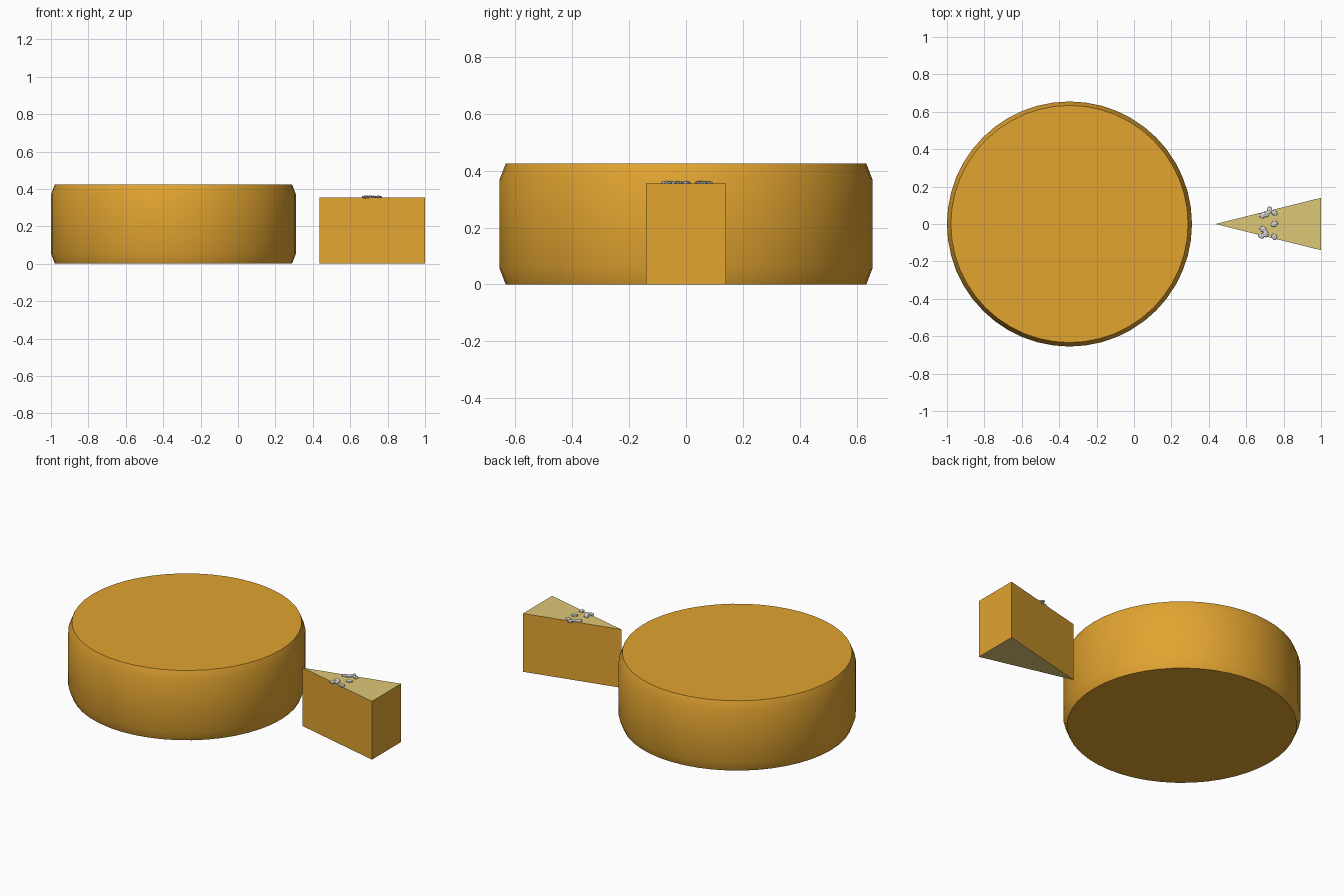
import bpy, bmesh, math, random
from mathutils import Matrix, Vector

if "Cube" in bpy.data.objects:
    bpy.data.objects.remove(bpy.data.objects["Cube"])

random.seed(4)


def material(name, rgb):
    m = bpy.data.materials.new(name)
    m.diffuse_color = (*rgb, 1)
    m.use_nodes = True
    m.node_tree.nodes["Principled BSDF"].inputs["Base Color"].default_value = m.diffuse_color
    return m


rind = material("orange rind", (0.76, 0.37, 0.03))
pale = material("pale cheese", (0.73, 0.58, 0.18))
grey = material("grey crumbs", (0.68, 0.68, 0.67))


def add_object(name, bm, *mats):
    bmesh.ops.recalc_face_normals(bm, faces=bm.faces)
    mesh = bpy.data.meshes.new(name)
    bm.to_mesh(mesh)
    bm.free()
    for m in mats:
        mesh.materials.append(m)
    ob = bpy.data.objects.new(name, mesh)
    bpy.context.collection.objects.link(ob)
    return ob


# Cheese wheel: stacked rings with chamfered rims
bm = bmesh.new()
SIDES = 48
rings = []
for r, z in [(0.634, 0), (0.655, 0.055), (0.655, 0.37), (0.634, 0.425)]:
    rings.append([bm.verts.new((-0.345 + r * math.cos(a), r * math.sin(a), z))
                  for a in (2 * math.pi * i / SIDES for i in range(SIDES))])
for lo, hi in zip(rings, rings[1:]):
    for i in range(SIDES):
        j = (i + 1) % SIDES
        bm.faces.new((lo[i], lo[j], hi[j], hi[i]))
bm.faces.new(rings[0][::-1])
bm.faces.new(rings[-1])
wheel = add_object("cheese_wheel", bm, rind)
bpy.context.view_layer.objects.active = wheel
wheel.select_set(True)
bpy.ops.object.shade_smooth_by_angle(angle=math.radians(35))
wheel.select_set(False)

# Cut wedge: extruded triangle, pale on top and bottom
bm = bmesh.new()
base = bm.faces.new([bm.verts.new(p) for p in
                     [(0.435, 0, 0), (1, -0.14, 0), (1, 0.14, 0)]])
ext = bmesh.ops.extrude_face_region(bm, geom=[base], use_keep_orig=True)
top = [v for v in ext["geom"] if isinstance(v, bmesh.types.BMVert)]
bmesh.ops.translate(bm, verts=top, vec=(0, 0, 0.355))
bm.normal_update()
for f in bm.faces:
    f.material_index = 1 if abs(f.normal.z) > 0.5 else 0
add_object("cheese_wedge", bm, rind, pale)

# Crumbs: small flattened lumps on the wedge
bm = bmesh.new()
for x, y, s in [(0.725, 0.075, 0.019), (0.69, 0.048, 0.021), (0.75, 0.06, 0.018),
                (0.712, 0.055, 0.019), (0.75, 0.0, 0.02), (0.69, -0.028, 0.02),
                (0.68, -0.064, 0.018), (0.75, -0.068, 0.019), (0.703, -0.052, 0.02)]:
    mat = (Matrix.Translation((x, y, 0.357))
           @ Matrix.Rotation(random.uniform(0, 6.28), 4, 'Z')
           @ Matrix.Diagonal((s * 1.15, s * 0.85, 0.008, 1)))
    bmesh.ops.create_icosphere(bm, subdivisions=1, radius=1, matrix=mat)
add_object("crumbs", bm, grey)
